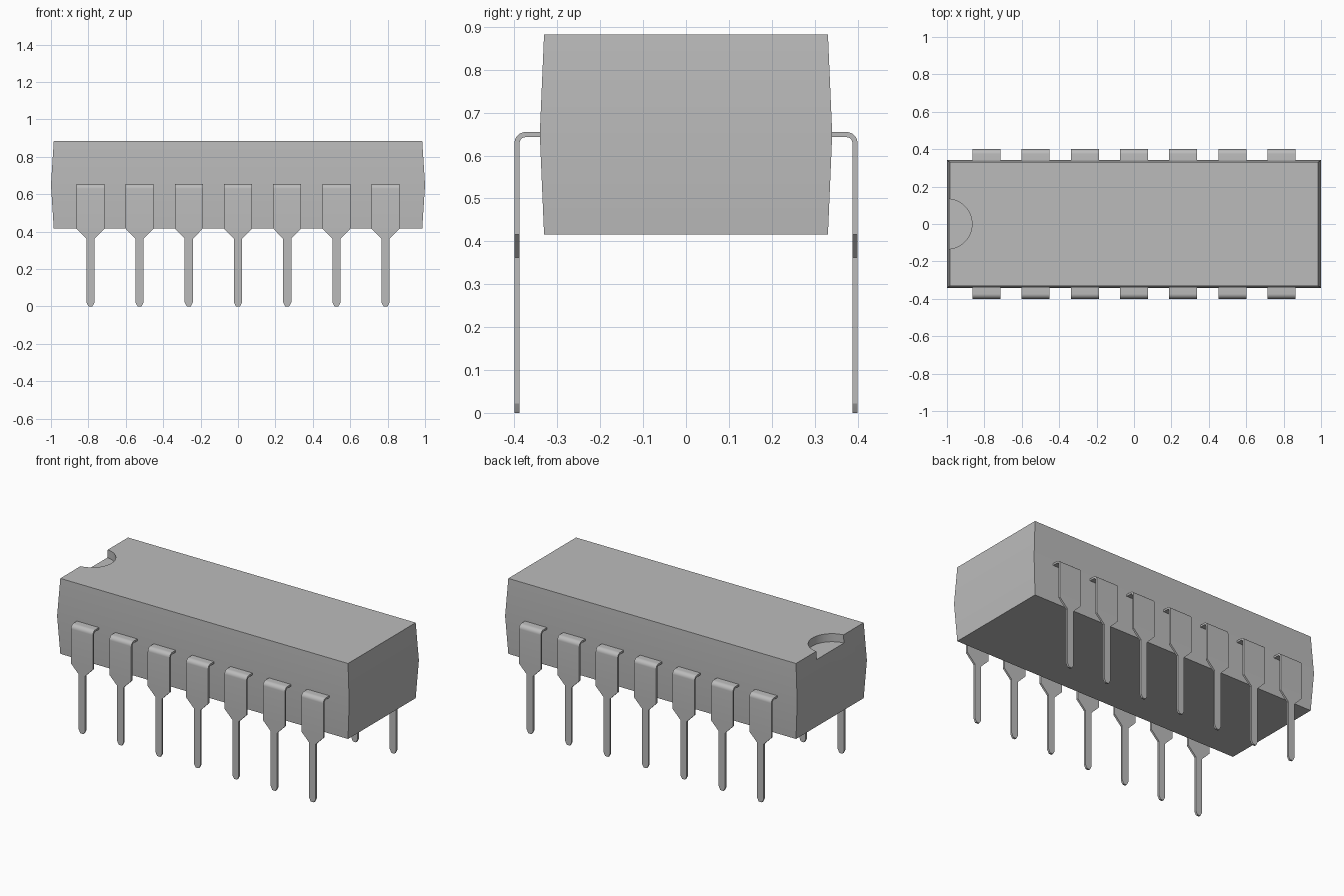
import bpy, bmesh, math

default = bpy.data.objects.get("Cube")
if default:
    bpy.data.objects.remove(default, do_unlink=True)

GREY = (0.5, 0.5, 0.5, 1)
grey = bpy.data.materials.new("plain grey")
grey.use_nodes = True
grey.diffuse_color = GREY
grey.node_tree.nodes["Principled BSDF"].inputs["Base Color"].default_value = GREY


def loft(name, rings):
    """Skin a list of equal four-point rings and cap both ends."""
    bm = bmesh.new()
    rows = [[bm.verts.new(p) for p in ring] for ring in rings]
    for a, b in zip(rows, rows[1:]):
        for i in range(4):
            j = (i + 1) % 4
            bm.faces.new((a[i], a[j], b[j], b[i]))
    bm.faces.new(rows[0])
    bm.faces.new(rows[-1])
    bmesh.ops.recalc_face_normals(bm, faces=bm.faces)
    mesh = bpy.data.meshes.new(name)
    bm.to_mesh(mesh)
    bm.free()
    mesh.materials.append(grey)
    return mesh


def place(name, mesh):
    ob = bpy.data.objects.new(name, mesh)
    bpy.context.collection.objects.link(ob)
    return ob


def activate(ob):
    bpy.ops.object.select_all(action="DESELECT")
    ob.select_set(True)
    bpy.context.view_layer.objects.active = ob


# Package body: widest at the seam, drafted towards top and bottom
def rectangle(x, y, z):
    return [(-x, -y, z), (x, -y, z), (x, y, z), (-x, y, z)]


body = place("body", loft("body", [rectangle(0.985, 0.331, 0.416),
                                   rectangle(1.0, 0.341, 0.65),
                                   rectangle(0.985, 0.331, 0.883)]))

# Half-round orientation notch in the left-hand end of the top
bpy.ops.mesh.primitive_cylinder_add(vertices=64, radius=0.134, depth=0.2,
                                    location=(-1.0, 0, 0.933))
cutter = bpy.context.object
cutter.name = "notch_cutter"
cutter.hide_render = True
cutter.data.materials.append(grey)
activate(body)
cut = body.modifiers.new("notch", "BOOLEAN")
cut.object = cutter
cut.solver = "EXACT"
bpy.ops.object.modifier_apply(modifier=cut.name)
bpy.data.objects.remove(cutter, do_unlink=True)
activate(body)
bpy.ops.object.shade_smooth_by_angle(angle=math.radians(20))

# Pin: flat strip leaving the body, bending down, tapering to a slim leg
OUT, TOP, THICK, BEND = 0.4, 0.655, 0.012, 0.026
WIDE, SLIM = 0.075, 0.022


def section(outer, inner, half):
    return [(-half, *outer), (half, *outer), (half, *inner), (-half, *inner)]


rings = [section((-0.33, TOP), (-0.33, TOP - THICK), WIDE)]
for i in range(9):
    a = math.pi / 2 * i / 8
    outer, inner = [(-(OUT - BEND) - r * math.sin(a), TOP - BEND + r * math.cos(a))
                    for r in (BEND, BEND - THICK)]
    rings.append(section(outer, inner, WIDE))
for z, half in [(0.416, WIDE), (0.362, SLIM), (0.022, SLIM), (0.006, 0.014), (0, 0.01)]:
    rings.append(section((-OUT, z), (-OUT + THICK, z), half))
pin_mesh = loft("pin", rings)

# Seven pins along each side
for side, turn in (("front", 0), ("back", math.pi)):
    for k in range(7):
        pin = place(f"{side}_pin_{k + 1}", pin_mesh)
        pin.location.x = (k - 3) * 0.263
        pin.rotation_euler.z = turn
activate(pin)
bpy.ops.object.shade_smooth_by_angle(angle=math.radians(20))
